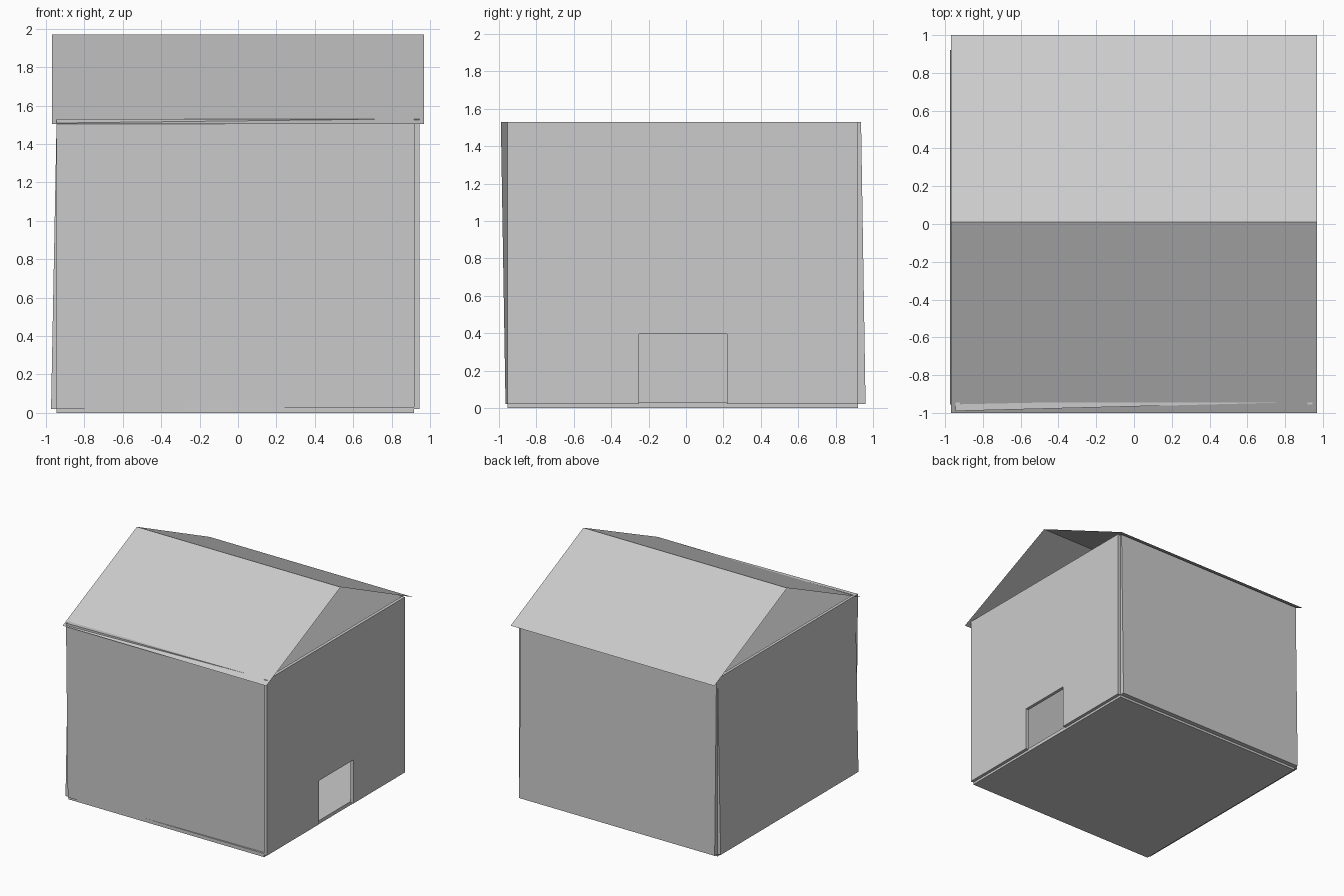
import bpy

if "Cube" in bpy.data.objects:
    bpy.data.objects.remove(bpy.data.objects["Cube"])


def mesh_object(name, verts, faces):
    mesh = bpy.data.meshes.new(name)
    mesh.from_pydata(verts, [], faces)
    mesh.update()
    obj = bpy.data.objects.new(name, mesh)
    bpy.context.collection.objects.link(obj)
    return obj


def prism(name, start, end):
    """Solid between two matching outlines (start wound to face outwards)."""
    n = len(start)
    faces = [tuple(range(n - 1, -1, -1)), tuple(range(n, 2 * n))]
    faces += [(i, (i + 1) % n, n + (i + 1) % n, n + i) for i in range(n)]
    return mesh_object(name, start + end, faces)


# Shared sizes: floor edges and wall heights
X0, X1, Y0, Y1 = -0.945, 0.918, -0.955, 0.92
LOW, HIGH, FLOOR = 0.02, 1.53, 0.03


def wall(name, bottom, top):
    """Wall from plan outlines at its foot and its head (anticlockwise)."""
    return prism(name, [(x, y, LOW) for x, y in bottom],
                 [(x, y, HIGH) for x, y in top])


# Floor slab
plan = [(X0, Y0), (X1, Y0), (X1, Y1), (X0, Y1)]
prism("floor", [(x, y, 0) for x, y in plan], [(x, y, FLOOR) for x, y in plan])

# Front wall, slightly twisted and leaning outwards at the left
wall("front_wall",
     [(X0, -0.965), (X1, -0.937), (X1, -0.915), (X0, -0.94)],
     [(X0, -0.99), (X1, -0.942), (X1, -0.915), (X0, -0.955)])

# Back wall and left wall, thicker at the foot
wall("back_wall",
     [(X0, Y1), (X1, Y1), (X1, 0.96), (X0, 0.96)],
     [(X0, Y1), (X1, Y1), (X1, 0.936), (X0, 0.936)])
wall("left_wall",
     [(-0.974, Y0), (-0.93, Y0), (-0.93, Y1), (-0.974, Y1)],
     [(-0.945, Y0), (-0.92, Y0), (-0.92, Y1), (-0.945, Y1)])

# Right wall with the doorway in its outline
outline = [(Y0, LOW), (-0.25, LOW), (-0.25, 0.395), (0.22, 0.395),
           (0.22, LOW), (Y1, LOW), (Y1, HIGH), (Y0, HIGH)]
prism("right_wall", [(X1, y, z) for y, z in outline],
      [(0.945, y, z) for y, z in outline])

# Roof: two thin sheets meeting at the ridge, gables open
profile = [(-1.0, 1.505), (0.01, 1.97), (1.0, 1.505)]
mesh_object("roof", [(x, y, z) for y, z in profile for x in (-0.97, 0.97)],
            [(0, 1, 3, 2), (2, 3, 5, 4)])
